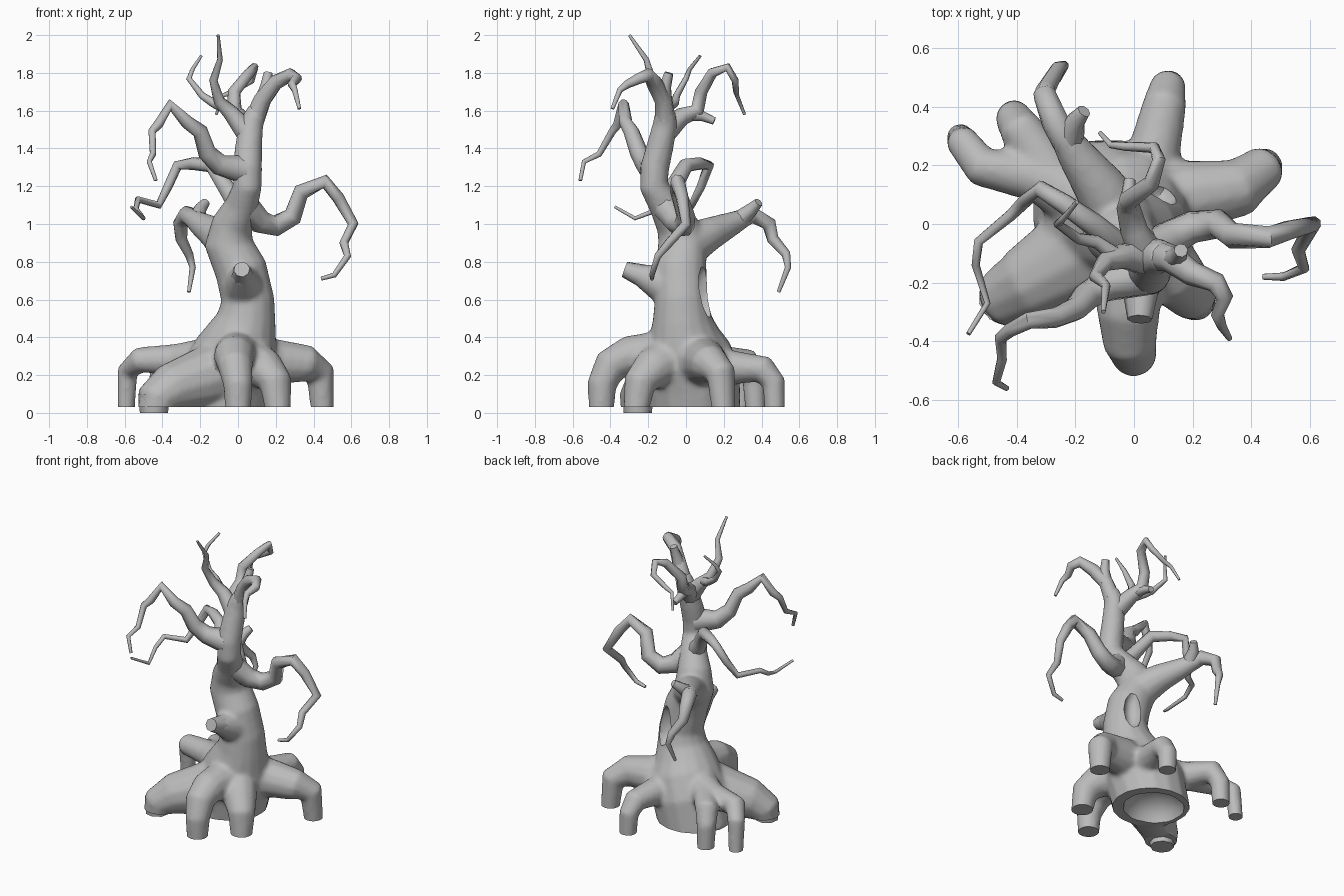
import bpy, bmesh, math
from mathutils import Vector

if "Cube" in bpy.data.objects:
    bpy.data.objects.remove(bpy.data.objects["Cube"])

bark = bpy.data.materials.new("grey_bark")
bark.use_nodes = True
grey = (0.5, 0.5, 0.5, 1)
bark.diffuse_color = grey
bark.node_tree.nodes["Principled BSDF"].inputs["Base Color"].default_value = grey


def tube(bm, points, radii, sides):
    """Sweep a closed tube along points, carrying one frame from ring to ring."""
    pts = [Vector(p) for p in points]
    rings, side = [], Vector((1, 0.2, 0.1))
    for i, p in enumerate(pts):
        before = (p - pts[i - 1]).normalized() if i else Vector()
        after = (pts[i + 1] - p).normalized() if i + 1 < len(pts) else Vector()
        along = (before + after).normalized()
        side = (side - along * side.dot(along)).normalized()
        other = along.cross(side)
        ring = []
        for k in range(sides):
            a = math.tau * k / sides
            ring.append(bm.verts.new(p + radii[i] * (side * math.cos(a) + other * math.sin(a))))
        rings.append(ring)
    for low, high in zip(rings, rings[1:]):
        for k in range(sides):
            n = (k + 1) % sides
            bm.faces.new((low[k], low[n], high[n], high[k]))
    bm.faces.new(rings[0][::-1])
    bm.faces.new(rings[-1])


def taper(count, thick, thin, power):
    return [thick + (thin - thick) * (i / (count - 1)) ** power for i in range(count)]


def finish(name, bm, angle):
    mesh = bpy.data.meshes.new(name)
    bm.to_mesh(mesh)
    bm.free()
    mesh.materials.append(bark)
    mesh.shade_smooth()
    mesh.set_sharp_from_angle(angle=math.radians(angle))
    obj = bpy.data.objects.new(name, mesh)
    bpy.context.collection.objects.link(obj)
    return obj


def branch(name, thick, thin, *points, power=0.75):
    bm = bmesh.new()
    tube(bm, points, taper(len(points), thick, thin, power), 8)
    return finish(name, bm, 65)


def cutter(name, location, scale, turn=0):
    bpy.ops.mesh.primitive_ico_sphere_add(subdivisions=2, radius=1, location=location)
    obj = bpy.context.object
    obj.name, obj.scale, obj.rotation_euler.z = name, scale, turn
    obj.hide_render = True
    return obj


# Trunk: a leaning, waving stem on a wide base
body = bmesh.new()
tube(body,
     [(-.12, .05, -.03), (-.07, .04, .18), (-.01, .015, .31), (.015, -.01, .4), (.045, -.02, .5),
      (.052, -.025, .6), (.015, -.03, .76), (-.05, -.02, .9), (-.03, -.05, 1), (.02, -.11, 1.1),
      (.05, -.17, 1.2), (.05, -.165, 1.3), (.055, -.14, 1.4), (.07, -.11, 1.53), (.105, -.11, 1.61)],
     [.24, .25, .23, .195, .158, .142, .14, .13, .11, .088, .077, .077, .073, .066, .052], 16)

# Roots: arched legs with feet, blended into the trunk
roots = [
    (.12, .06, 1, [(0, -.1, .32), (-.02, -.3, .3), (-.015, -.4, .25), (0, -.445, .15), (0, -.45, -.03)]),
    (.18, .085, 1, [(-.05, -.04, .23), (-.22, -.13, .17), (-.35, -.2, .13), (-.43, -.245, .07),
                    (-.445, -.255, -.03)]),
    (.14, .07, 1, [(-.1, -.02, .2), (-.27, -.09, .17), (-.4, -.16, .13)]),
    (.13, .06, 1, [(.05, -.08, .28), (.14, -.18, .23), (.2, -.245, .16), (.215, -.27, -.03)]),
    (.14, .055, 1, [(.08, .05, .28), (.2, .1, .27), (.36, .125, .26), (.435, .185, .21), (.45, .2, -.03)]),
    (.13, .05, .45, [(.03, .1, .24), (.07, .25, .24), (.105, .41, .23), (.115, .465, .16), (.12, .472, -.03)]),
    (.13, .05, .45, [(-.1, .05, .26), (-.28, .17, .27), (-.385, .32, .27), (-.41, .36, .18),
                     (-.41, .37, -.03)]),
    (.13, .042, .45, [(-.1, .05, .28), (-.33, .16, .28), (-.52, .195, .28), (-.585, .28, .22),
                      (-.595, .3, -.03)]),
]
for thick, thin, power, points in roots:
    tube(body, points, [r + .004 for r in taper(len(points), thick, thin, power)], 12)

# Flared root of the sawn stump and the heavy start of the back limb
tube(body, [(.035, -.05, .65), (.025, -.18, .705), (.02, -.27, .74)], [.13, .085, .05], 12)
tube(body, [(-.04, 0, .88), (-.12, .13, .95), (-.2, .24, 1), (-.27, .35, 1.05)],
     [.12, .09, .066, .04], 12)

# Fuse the body, then carve the knot hole and the underside
rough = finish("rough_body", body, 180)
remesh = rough.modifiers.new("fuse", "REMESH")
remesh.mode, remesh.voxel_size = "VOXEL", 0.014
relax = rough.modifiers.new("relax", "SMOOTH")
relax.factor, relax.iterations = 0.5, 8
cutters = [cutter("knot_hole_cutter", (.1, .115, .645), (.06, .08, .145), -.4),
           cutter("underside_cutter", (-.12, .05, 0), (.21, .2, .17))]
for c in cutters:
    cut = rough.modifiers.new(c.name, "BOOLEAN")
    cut.operation, cut.object = "DIFFERENCE", c
bpy.context.view_layer.update()
solid = bmesh.new()
solid.from_object(rough, bpy.context.evaluated_depsgraph_get())
for helper in cutters + [rough]:
    bpy.data.objects.remove(helper)

# Saw the feet level
geom = solid.verts[:] + solid.edges[:] + solid.faces[:]
bmesh.ops.bisect_plane(solid, geom=geom, plane_co=(0, 0, .03), plane_no=(0, 0, 1), clear_inner=True)
rim = [e for e in solid.edges if e.is_boundary]
bmesh.ops.triangle_fill(solid, edges=rim, use_beauty=True, normal=(0, 0, -1))
for face in solid.faces:
    face.material_index = 0
finish("trunk_and_roots", solid, 45)

branch("big_root_foot", .085, .076, (-.445, -.255, .1), (-.445, -.255, 0))
branch("front_stump_end", .068, .043, (.024, -.2, .715), (.02, -.325, .76))

# Lower boughs
branch("back_limb", .055, .01, (-.22, .27, 1.015), (-.27, .35, 1.05), (-.305, .44, 1), (-.3, .46, .92),
       (-.26, .53, .84), (-.24, .54, .77), (-.26, .49, .64), power=1)
branch("back_limb_stub", .05, .024, (-.22, .28, 1.02), (-.2, .35, 1.08), (-.17, .385, 1.115))
branch("left_bough", .075, .01, (.05, -.1, 1.08), (.12, -.05, 1.01), (.2, -.01, .99), (.29, 0, 1.04),
       (.335, -.04, 1.17), (.46, -.045, 1.225), (.53, -.02, 1.14), (.61, 0, 1), (.56, -.09, .9),
       (.58, -.15, .83), (.51, -.18, .73), (.44, -.18, .71))
branch("right_bough", .065, .008, (.02, -.1, 1.08), (-.06, -.07, 1.19), (-.14, 0, 1.31), (-.24, .07, 1.32),
       (-.32, .12, 1.31), (-.37, .08, 1.2), (-.42, .03, 1.1), (-.53, -.06, 1.13), (-.54, -.14, 1.08),
       (-.5, -.27, 1.03), (-.565, -.375, 1.09), power=.5)
branch("right_upper_bough", .08, .01, (.03, -.17, 1.29), (-.1, -.21, 1.315), (-.165, -.25, 1.38),
       (-.2, -.29, 1.49), (-.27, -.32, 1.54), (-.36, -.33, 1.63), (-.42, -.36, 1.53), (-.455, -.39, 1.49),
       (-.45, -.46, 1.37), (-.47, -.54, 1.33), (-.435, -.56, 1.23), power=.5)

# Crown forks and twigs
branch("left_fork", .055, .01, (.09, -.11, 1.56), (.13, -.12, 1.66), (.2, -.17, 1.75), (.28, -.2, 1.79),
       (.31, -.25, 1.77), (.285, -.31, 1.74), (.3, -.35, 1.71), (.325, -.39, 1.61), power=1)
branch("left_fork_stub", .045, .024, (.13, -.12, 1.65), (.15, -.11, 1.73), (.16, -.09, 1.8))
branch("tall_twig", .065, .008, (.06, -.12, 1.47), (-.04, -.11, 1.59), (-.1, -.13, 1.65),
       (-.13, -.18, 1.76), (-.095, -.21, 1.87), (-.105, -.3, 2), power=.6)
branch("right_twig", .03, .008, (-.06, -.11, 1.61), (-.13, -.06, 1.64), (-.19, -.05, 1.68),
       (-.26, 0, 1.77), (-.24, .02, 1.82), (-.195, .075, 1.89))
branch("back_fork", .065, .008, (.05, -.11, 1.49), (0, -.02, 1.57), (-.02, .06, 1.6), (-.02, .08, 1.7),
       (.06, .14, 1.8), (.085, .22, 1.83), (.07, .26, 1.76), (-.03, .265, 1.7), (-.08, .27, 1.68),
       (-.115, .31, 1.58), power=.55)
branch("back_fork_stub", .036, .02, (-.01, .03, 1.58), (-.02, .09, 1.57), (-.015, .15, 1.545))
